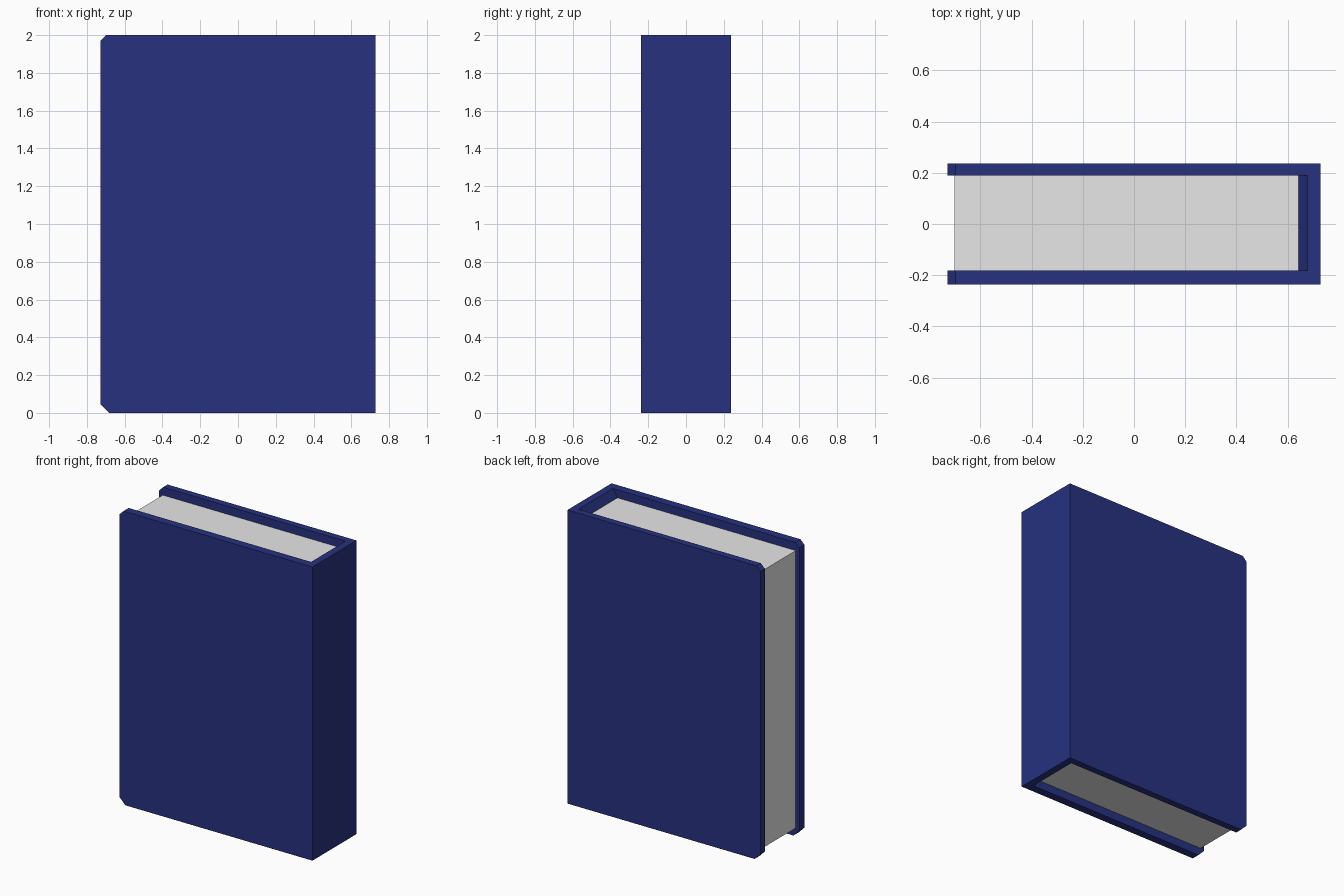
import bpy, bmesh

if "Cube" in bpy.data.objects:
    bpy.data.objects.remove(bpy.data.objects["Cube"])

HEIGHT = 2.0
X_FORE, X_SPINE = -0.727, 0.727        # open edge and spine edge
Y_FRONT, Y_BACK = -0.237, 0.237
IN_FRONT, IN_BACK, IN_SPINE = -0.181, 0.19, 0.677   # inner cover walls
PAGE_X0, PAGE_X1 = -0.70, 0.643
PAGE_Z0, PAGE_Z1 = 0.055, 1.945


def material(name, color):
    m = bpy.data.materials.new(name)
    m.diffuse_color = (*color, 1.0)
    m.use_nodes = True
    m.node_tree.nodes["Principled BSDF"].inputs["Base Color"].default_value = m.diffuse_color
    return m


def prism(outline, z0, z1):
    """Extrude an xy outline from z0 to z1."""
    bm = bmesh.new()
    base = bm.faces.new([bm.verts.new((x, y, z0)) for x, y in outline])
    res = bmesh.ops.extrude_face_region(bm, geom=[base], use_keep_orig=True)
    for v in res["geom"]:
        if isinstance(v, bmesh.types.BMVert):
            v.co.z = z1
    bmesh.ops.recalc_face_normals(bm, faces=bm.faces)
    return bm


def finish(bm, name, mat):
    bmesh.ops.recalc_face_normals(bm, faces=bm.faces)
    me = bpy.data.meshes.new(name)
    bm.to_mesh(me)
    bm.free()
    me.materials.append(mat)
    ob = bpy.data.objects.new(name, me)
    bpy.context.collection.objects.link(ob)
    return ob


blue = material("navy cover", (0.020, 0.031, 0.215))
grey = material("pale paper", (0.80, 0.80, 0.80))

# Cover: U-shaped profile, front board + spine + back board
bm = prism([(X_FORE, Y_FRONT), (X_SPINE, Y_FRONT), (X_SPINE, Y_BACK),
            (X_FORE, Y_BACK), (X_FORE, IN_BACK), (IN_SPINE, IN_BACK),
            (IN_SPINE, IN_FRONT), (X_FORE, IN_FRONT)], 0, HEIGHT)

# Inner spine wall slopes in to meet the page block
for z in (PAGE_Z0, PAGE_Z1):
    walls = [f for f in bm.faces
             if all(abs(v.co.x - IN_SPINE) < 1e-4 for v in f.verts)]
    geom = set(walls)
    for f in walls:
        geom.update(f.edges, f.verts)
    bmesh.ops.bisect_plane(bm, geom=list(geom), plane_co=(0, 0, z),
                           plane_no=(0, 0, 1))
for v in bm.verts:
    if abs(v.co.x - IN_SPINE) < 1e-4 and 0.01 < v.co.z < HEIGHT - 0.01:
        v.co.x = PAGE_X1

# Clipped corners at the open edge
for z, size in ((HEIGHT, 0.03), (0.0, 0.044)):
    corners = [e for e in bm.edges
               if all(abs(v.co.x - X_FORE) < 1e-4 and abs(v.co.z - z) < 1e-4
                      for v in e.verts)]
    bmesh.ops.bevel(bm, geom=corners, offset=size, segments=1, affect='EDGES')
finish(bm, "book_cover", blue)

# Page block
bm = prism([(PAGE_X0, IN_FRONT), (PAGE_X1, IN_FRONT),
            (PAGE_X1, IN_BACK), (PAGE_X0, IN_BACK)], PAGE_Z0, PAGE_Z1)
finish(bm, "page_block", grey)
